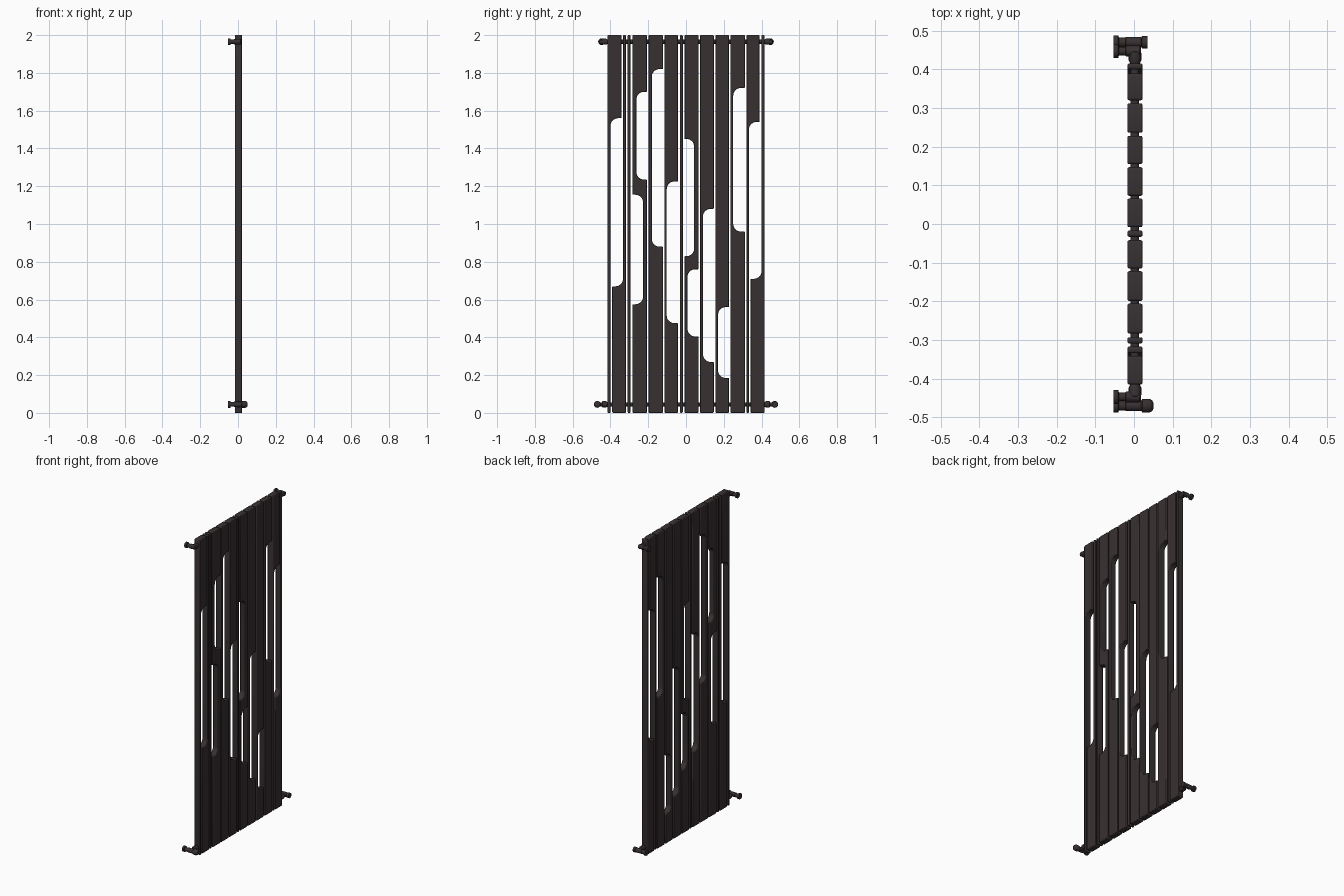
import bpy, bmesh
from math import pi, sin, cos, radians
from mathutils import Vector

if "Cube" in bpy.data.objects:
    bpy.data.objects.remove(bpy.data.objects["Cube"])

CX = 0.0025          # mid-plane of the panels
HALF = 0.0195        # half thickness of the panels
HIGH, LOW = 1.965, 0.045   # heights of the two pipes
R = 0.04             # fillet of the windows
E = 0.006            # fillet of the panel ends

paint = bpy.data.materials.new("dark_brown_paint")
paint.use_nodes = True
colour = (0.04, 0.03, 0.031, 1)
paint.diffuse_color = colour
paint.node_tree.nodes["Principled BSDF"].inputs["Base Color"].default_value = colour


def finish(name, bm, bevel):
    bmesh.ops.recalc_face_normals(bm, faces=bm.faces)
    mesh = bpy.data.meshes.new(name)
    bm.to_mesh(mesh)
    bm.free()
    mesh.materials.append(paint)
    ob = bpy.data.objects.new(name, mesh)
    bpy.context.collection.objects.link(ob)
    if bevel:
        mod = ob.modifiers.new("soft_edges", 'BEVEL')
        mod.width, mod.segments = bevel, 2
        mod.limit_method, mod.angle_limit = 'ANGLE', radians(40)
    bpy.ops.object.select_all(action='DESELECT')
    bpy.context.view_layer.objects.active = ob
    ob.select_set(True)
    bpy.ops.object.shade_smooth_by_angle(angle=radians(35))
    return ob


def rounded(corners):
    """Replace each right-angled corner (y, z, radius) by an arc."""
    points = []
    for i, (y, z, r) in enumerate(corners):
        p = Vector((y, z))
        if not r:
            points.append(p)
            continue
        a = (Vector(corners[i - 1][:2]) - p).normalized()
        b = (Vector(corners[(i + 1) % len(corners)][:2]) - p).normalized()
        steps = 8 if r > 0.02 else 3
        for k in range(steps + 1):
            t = k / steps * pi / 2
            points.append(p + a * r * (1 - sin(t)) + b * r * (1 - cos(t)))
    return points


def plate(name, corners):
    bm = bmesh.new()
    face = bm.faces.new([bm.verts.new((CX - HALF, p.x, p.y)) for p in rounded(corners)])
    new = bmesh.ops.extrude_face_region(bm, geom=[face])["geom"]
    bmesh.ops.translate(bm, vec=(2 * HALF, 0, 0),
                        verts=[v for v in new if isinstance(v, bmesh.types.BMVert)])
    finish(name, bm, 0.004)


def panel(name, y0, y1, left=None, right=None):
    """Full height panel with optional notches (inner y, bottom z, top z)."""
    c = [(y0, 0, E), (y1, 0, E)]
    if right:
        y, a, b = right
        c += [(y1, a, 0), (y, a, R), (y, b, R), (y1, b, 0)]
    c += [(y1, 2, E), (y0, 2, E)]
    if left:
        y, a, b = left
        c += [(y0, b, 0), (y, b, R), (y, a, R), (y0, a, 0)]
    plate(name, c)


def interlocked(name, y0, y1, y2, y3, y4, y5, bottom, top):
    """Two stepped panels that enclose one window."""
    plate(name + "_upper_panel", [(y0, 0, E), (y1, 0, E), (y1, top, R),
                                  (y3, top, 0), (y3, 2, E), (y0, 2, E)])
    plate(name + "_lower_panel", [(y2, 0, E), (y5, 0, E), (y5, 2, E),
                                  (y4, 2, E), (y4, bottom, R), (y2, bottom, 0)])


def lathe(name, axis, origin, profile, sides=20):
    """Turned part: profile of (distance along axis, radius)."""
    bm = bmesh.new()
    rings = []
    for d, r in profile:
        ring = []
        for k in range(sides):
            u, v = r * cos(2 * pi * k / sides), r * sin(2 * pi * k / sides)
            local = (d, u, v) if axis == 'X' else (u, d, v)
            ring.append(bm.verts.new(Vector(origin) + Vector(local)))
        rings.append(ring)
    for a, b in zip(rings, rings[1:]):
        for k in range(sides):
            n = (k + 1) % sides
            bm.faces.new((a[k], a[n], b[n], b[k]))
    bm.faces.new(rings[0])
    bm.faces.new(rings[-1])
    finish(name, bm, 0)


# Panels, from the model's front to its back
interlocked("front", -.415, -.400, -.391, -.341, -.334, -.317, .67, 1.56)
panel("front_slat", -.309, -.293)
panel("panel_1", -.283, -.206, (-.228, .575, 1.155), (-.262, 1.235, 1.70))
panel("panel_2", -.199, -.122, None, (-.181, .88, 1.82))
panel("panel_3", -.115, -.042, None, (-.102, .475, 1.225))
panel("middle_slat", -.033, -.017)
panel("panel_4", -.008, .066, (.043, .83, 1.45), (.008, .405, .76))
panel("panel_5", .073, .147, None, (.090, .27, 1.08))
panel("panel_6", .155, .228, None, (.170, .185, .56))
panel("panel_7", .236, .312, None, (.250, .96, 1.72))
interlocked("back", .320, .333, .341, .389, .400, .415, .71, 1.54)

# Connecting pipes
for name, z in (("upper_pipe", HIGH), ("lower_pipe", LOW)):
    lathe(name, 'Y', (CX, 0, z), [(-.43, .011), (.43, .011)])

# Wall mounts and valves at both ends
for side, s in (("front", -1), ("back", 1)):
    lathe(side + "_upper_collar", 'Y', (CX, 0, HIGH),
          [(s * .415, .012), (s * .425, .016), (s * .445, .016), (s * .448, .012)])
    lathe(side + "_upper_mount", 'X', (0, s * .447, HIGH),
          [(-.053, .018), (-.041, .018), (-.039, .011), (-.022, .011),
           (-.021, .014), (.014, .014), (.018, .010)])
    lathe(side + "_lower_collar", 'Y', (CX, 0, LOW),
          [(s * .415, .012), (s * .424, .017), (s * .442, .017),
           (s * .446, .010), (s * .465, .010)])
    lathe(side + "_lower_valve", 'X', (0, s * .470, LOW),
          [(-.053, .018), (-.041, .018), (-.039, .012), (-.022, .012),
           (-.021, .014), (.018, .014), (.020, .011)])

# Valve knob at the front, smaller cap at the back
lathe("front_valve_knob", 'X', (0, -.470, LOW),
      [(.018, .012), (.022, .018), (.040, .018), (.047, .014), (.050, .008)])
lathe("back_valve_cap", 'X', (0, .470, LOW),
      [(.018, .011), (.021, .016), (.035, .016)])
